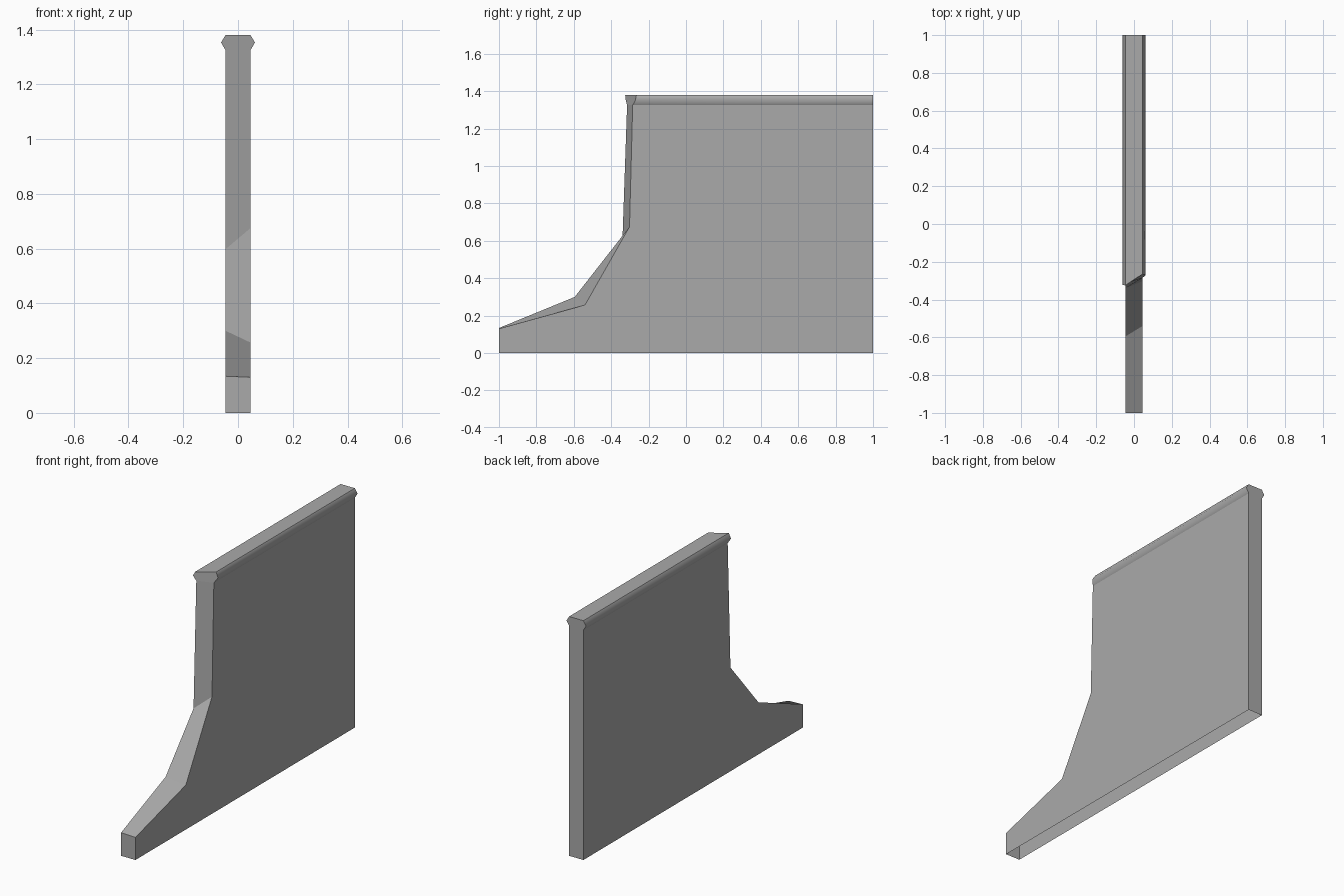
import bpy
import bmesh

cube = bpy.data.objects.get("Cube")
if cube:
    bpy.data.objects.remove(cube, do_unlink=True)

# Plain grey stone
stone = bpy.data.materials.new("grey_stone")
stone.use_nodes = True
stone.diffuse_color = (0.4, 0.4, 0.4, 1)
stone.node_tree.nodes["Principled BSDF"].inputs["Base Color"].default_value = (0.4, 0.4, 0.4, 1)

HALF, LIP, BACK = 0.0455, 0.062, 1.0

# Front edge from the foot to the cap: half width, then (y, z) on each side
left_edge = [(HALF, -1, 0), (HALF, -1, 0.134), (HALF, -0.595, 0.3), (HALF, -0.34, 0.598),
             (HALF, -0.315, 1.325), (LIP, -0.322, 1.353), (HALF, -0.325, 1.38)]
right_edge = [(HALF, -1, 0), (HALF, -1, 0.13), (HALF, -0.54, 0.257), (HALF, -0.302, 0.675),
              (HALF, -0.285, 1.325), (LIP, -0.27, 1.353), (HALF, -0.265, 1.38)]

bm = bmesh.new()


def add_side(sign, edge):
    """Front and back vertices of one side, with its wall and cap strips."""
    front = [bm.verts.new((sign * w, y, z)) for w, y, z in edge]
    back = [bm.verts.new((sign * w, BACK, z)) for w, y, z in edge if z == 0 or z > 1.3]
    bm.faces.new(front[:5] + [back[1], back[0]])
    strips = [bm.faces.new((front[i + 4], front[i + 5], back[i + 2], back[i + 1]))
              for i in range(2)]
    for face in strips:
        face.smooth = True
    return front, back, strips


lf, lb, left_cap = add_side(-1, left_edge)
rf, rb, right_cap = add_side(1, right_edge)

# Stepped front slope
for i in range(4):
    bm.faces.new((lf[i], rf[i], rf[i + 1], lf[i + 1]))

# Moulded cap ends, top and back wall; the underside stays open
bm.faces.new(lf[4:] + rf[:3:-1])
bm.faces.new(lb[1:] + rb[:0:-1])
bm.faces.new((lb[0], lb[1], rb[1], rb[0]))
bm.faces.new((lf[6], rf[6], rb[3], lb[3]))

# Only the ridge along each cap moulding is rounded
for edge in bm.edges:
    edge.smooth = any(all(f in cap for f in edge.link_faces) for cap in (left_cap, right_cap))

bmesh.ops.recalc_face_normals(bm, faces=bm.faces)
mesh = bpy.data.meshes.new("buttress_wall")
bm.to_mesh(mesh)
bm.free()
mesh.materials.append(stone)
wall = bpy.data.objects.new("buttress_wall", mesh)
bpy.context.collection.objects.link(wall)
